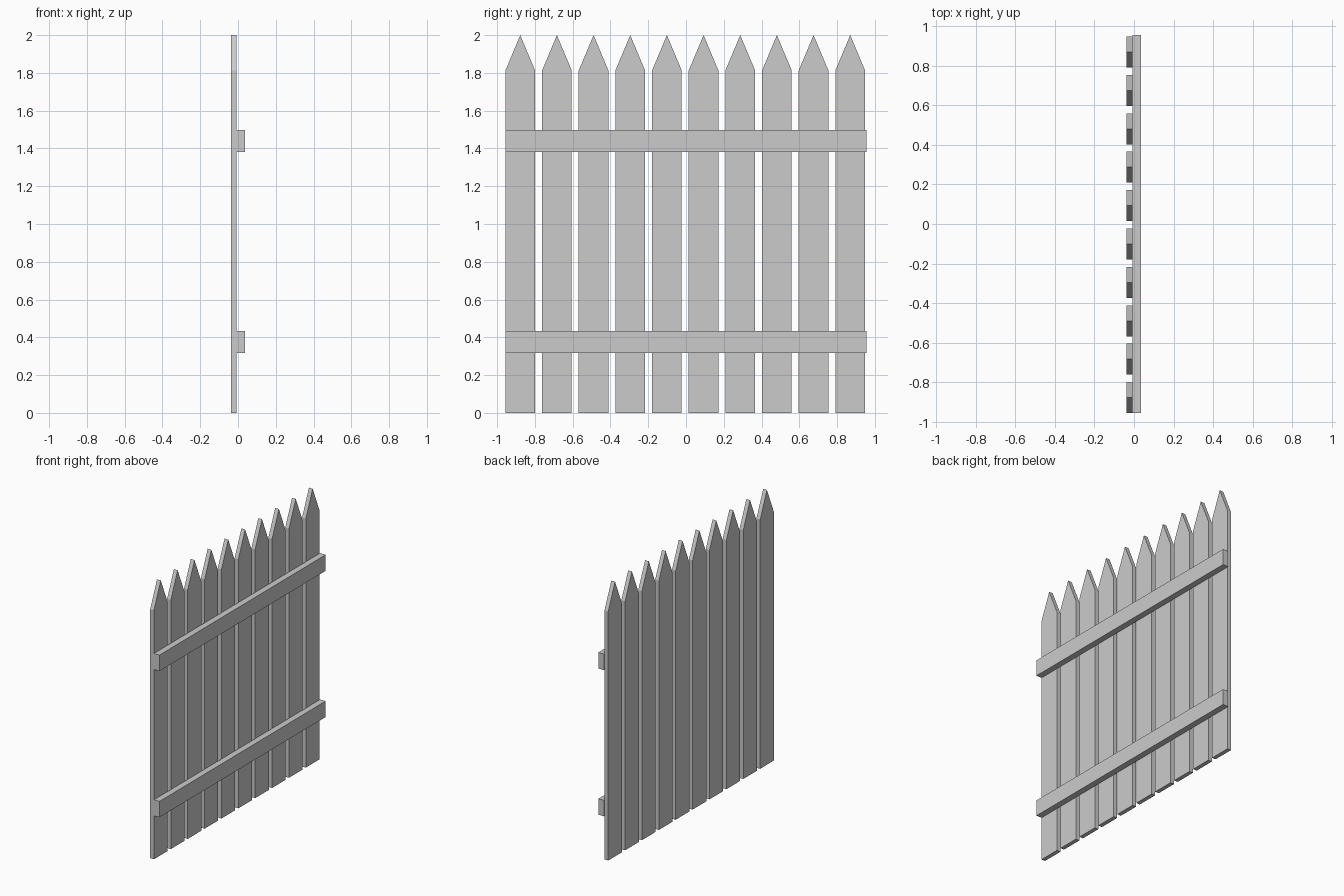
import bpy, bmesh

if "Cube" in bpy.data.objects:
    bpy.data.objects.remove(bpy.data.objects["Cube"])

def prism(name, outline, x0, x1):
    """Extrude a (y, z) outline from x0 to x1."""
    bm = bmesh.new()
    face = bm.faces.new([bm.verts.new((x0, y, z)) for y, z in outline])
    ext = bmesh.ops.extrude_face_region(bm, geom=[face])
    verts = [g for g in ext["geom"] if isinstance(g, bmesh.types.BMVert)]
    bmesh.ops.translate(bm, verts=verts, vec=(x1 - x0, 0, 0))
    bmesh.ops.recalc_face_normals(bm, faces=bm.faces)
    mesh = bpy.data.meshes.new(name)
    bm.to_mesh(mesh)
    bm.free()
    obj = bpy.data.objects.new(name, mesh)
    bpy.context.collection.objects.link(obj)
    return obj

BACK, JOINT, FRONT = -0.0375, -0.0075, 0.0365
COUNT, WIDTH, SPACING, START = 10, 0.157, 0.1941, -0.956

# Pointed pickets
for i in range(COUNT):
    y = START + i * SPACING
    prism(f"picket_{i + 1}",
          [(y, 0), (y + WIDTH, 0), (y + WIDTH, 1.813), (y + WIDTH / 2, 2), (y, 1.813)],
          BACK, JOINT)

# Horizontal rails
for name, z0, z1 in (("lower_rail", 0.317, 0.433), ("upper_rail", 1.381, 1.498)):
    prism(name, [(-0.956, z0), (0.956, z0), (0.956, z1), (-0.956, z1)], JOINT, FRONT)
